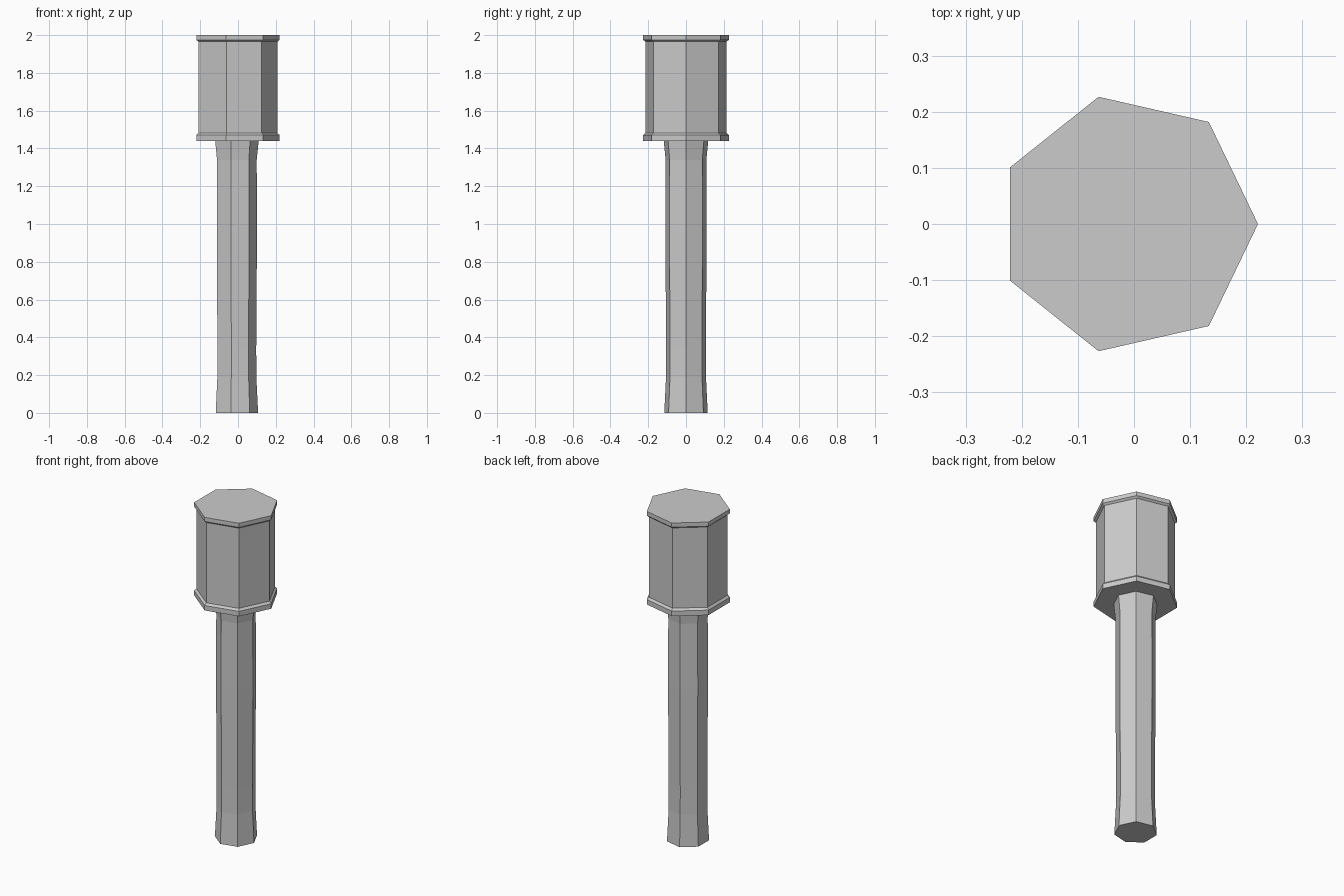
import bpy
from math import cos, sin, tau

if "Cube" in bpy.data.objects:
    bpy.data.objects.remove(bpy.data.objects["Cube"])

SIDES = 7
CENTRE_X = -0.0115  # centres the seven-sided outline on its bounding box


def turned(name, profile):
    """Solid seven-sided part from a list of (radius, height) rings."""
    verts = [(CENTRE_X + r * cos(tau * i / SIDES), r * sin(tau * i / SIDES), z)
             for r, z in profile for i in range(SIDES)]
    faces = [tuple(reversed(range(SIDES)))]
    for k in range(len(profile) - 1):
        a = k * SIDES
        for i in range(SIDES):
            j = (i + 1) % SIDES
            faces.append((a + i, a + j, a + SIDES + j, a + SIDES + i))
    last = (len(profile) - 1) * SIDES
    faces.append(tuple(range(last, last + SIDES)))
    mesh = bpy.data.meshes.new(name)
    mesh.from_pydata(verts, [], faces)
    obj = bpy.data.objects.new(name, mesh)
    bpy.context.collection.objects.link(obj)
    return obj


# Handle: flared at both ends, slight swell in the middle
turned("handle", [(0.118, 0), (0.1085, 0.19), (0.108, 0.34), (0.112, 0.95),
                  (0.1105, 1.34), (0.121, 1.44)])

# Head: canister with a raised rim at the bottom and the top
turned("head", [(0.2325, 1.44), (0.2325, 1.47), (0.22, 1.482),
                (0.22, 1.965), (0.2325, 1.975), (0.2325, 2.0)])
